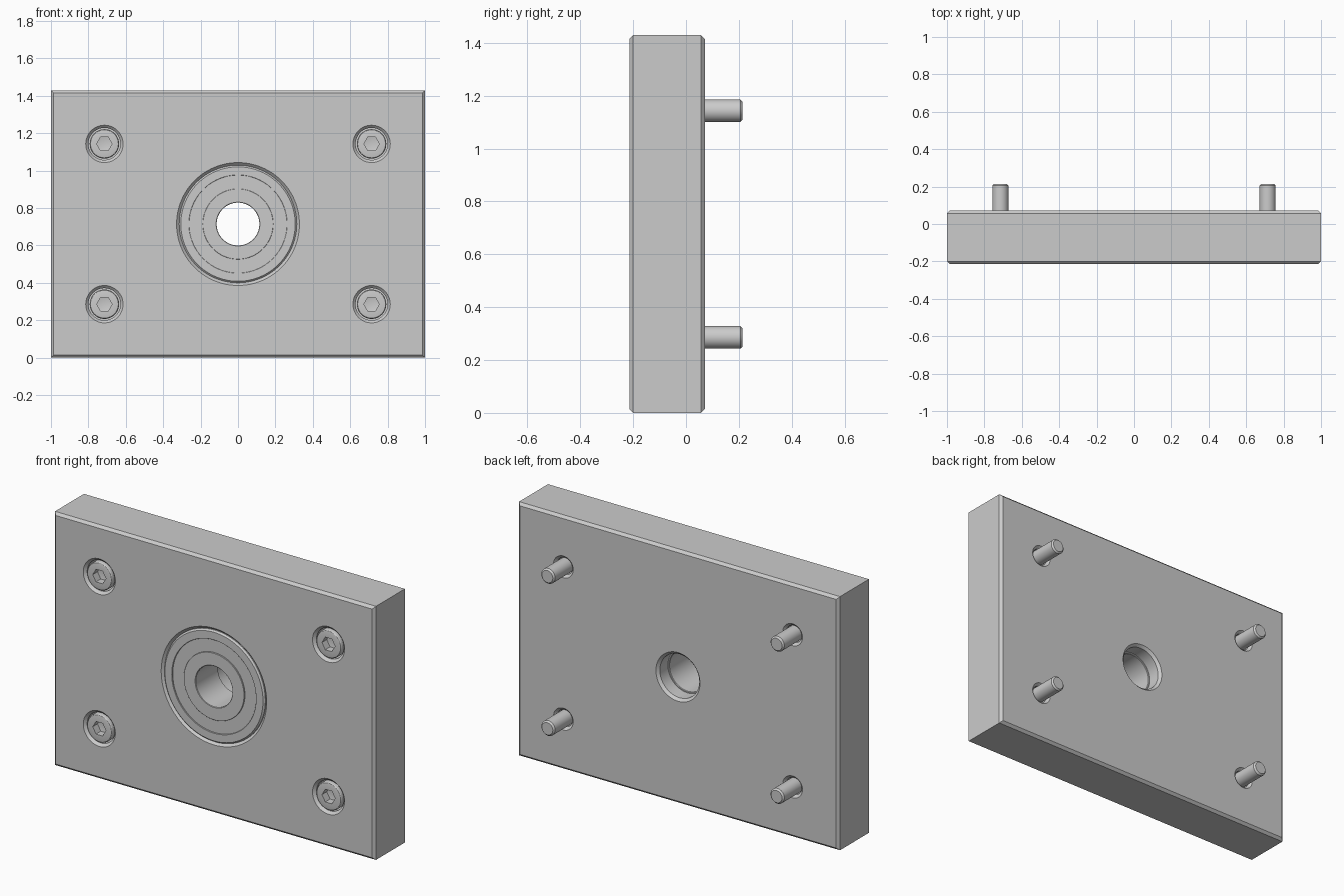
import bpy, bmesh
from math import sin, cos, pi, radians

if "Cube" in bpy.data.objects:
    bpy.data.objects.remove(bpy.data.objects["Cube"])

U = 1 / 35                       # model units per drawing unit
FRONT, BACK = -7.5 * U, 2.5 * U  # plate faces
MID_Z = 25 * U
C = 0.5 * U                      # common chamfer
E = 0.01                         # cutter overshoot


def new_object(name, bm, loc=(0, 0, 0)):
    bmesh.ops.recalc_face_normals(bm, faces=bm.faces)
    me = bpy.data.meshes.new(name)
    bm.to_mesh(me)
    bm.free()
    ob = bpy.data.objects.new(name, me)
    ob.location = loc
    bpy.context.collection.objects.link(ob)
    return ob


def lathe(name, profile, loc=(0, 0, 0), segs=64):
    """Revolve a closed (radius, y) profile around the y axis."""
    bm = bmesh.new()
    rings = []
    for i in range(segs):
        a = 2 * pi * i / segs
        rings.append([bm.verts.new((r * cos(a), y, r * sin(a))) for r, y in profile])
    n = len(profile)
    for i in range(segs):
        p, q = rings[i], rings[(i + 1) % segs]
        for j in range(n):
            k = (j + 1) % n
            if profile[j][0] == 0 and profile[k][0] == 0:
                continue
            bm.faces.new((p[j], p[k], q[k], q[j]))
    bmesh.ops.remove_doubles(bm, verts=bm.verts, dist=1e-6)
    return new_object(name, bm, loc)


def activate(ob):
    bpy.ops.object.select_all(action='DESELECT')
    ob.select_set(True)
    bpy.context.view_layer.objects.active = ob


def cut(ob, cutter):
    cutter.hide_render = True
    mod = ob.modifiers.new("cut", 'BOOLEAN')
    mod.operation, mod.solver, mod.object = 'DIFFERENCE', 'EXACT', cutter
    activate(ob)
    bpy.ops.object.modifier_apply(modifier=mod.name)
    bpy.data.objects.remove(cutter)


def smooth(ob):
    activate(ob)
    bpy.ops.object.shade_smooth_by_angle(angle=radians(30))


def stepped_hole(big, depth, small):
    """Cutter profile: chamfered front pocket plus chamfered through hole."""
    d = FRONT + depth
    return [(0, FRONT - E), (big + C + E, FRONT - E), (big, FRONT + C), (big, d),
            (small, d), (small, BACK - C), (small + C + E, BACK + E), (0, BACK + E)]


# Plate with chamfered front and back outlines
bm = bmesh.new()
bmesh.ops.create_cube(bm, size=1)
for v in bm.verts:
    v.co.x *= 2
    v.co.y = FRONT if v.co.y < 0 else BACK
    v.co.z = v.co.z * 50 * U + MID_Z
rim = [e for e in bm.edges if abs(e.verts[0].co.y - e.verts[1].co.y) < 1e-5]
bmesh.ops.bevel(bm, geom=rim, offset=C, segments=1, affect='EDGES')
plate = new_object("plate", bm)

# Bearing pocket and counterbored screw holes
corners = [(sx * 25 * U, 0, MID_Z + sz * 15 * U) for sx in (-1, 1) for sz in (-1, 1)]
cut(plate, lathe("pocket_cutter", stepped_hole(11 * U, 7 * U, 4.3 * U), (0, 0, MID_Z), 96))
for c in corners:
    cut(plate, lathe("screw_hole_cutter", stepped_hole(3 * U, 3 * U, 1.65 * U), c, 48))
smooth(plate)

# Ball bearing: two races and a slightly recessed shield
f, b, k = FRONT, FRONT + 7 * U, 0.3 * U


def race(name, r0, r1, cham0, cham1):
    return lathe(name, [(r0, f + cham0), (r0 + cham0, f), (r1 - cham1, f), (r1, f + cham1),
                        (r1, b - cham1), (r1 - cham1, b), (r0 + cham0, b), (r0, b - cham0)],
                 (0, 0, MID_Z), 96)


smooth(race("bearing_outer_race", 9.15 * U, 11 * U, 0.05 * U, k))
smooth(race("bearing_inner_race", 4 * U, 6.6 * U, 0.1 * U, 0.05 * U))
s = 0.25 * U
smooth(lathe("bearing_shield", [(6.55 * U, f + s), (9.2 * U, f + s),
                                (9.2 * U, b - s), (6.55 * U, b - s)], (0, 0, MID_Z), 96))

# Socket head screws, flush with the front
head, shank, tip = 2.75 * U, 1.5 * U, 7.5 * U
fillet = [(head - k + k * sin(a), f + k - k * cos(a)) for a in (0, pi / 6, pi / 3, pi / 2)]
screw = lathe("screw", [(0, f)] + fillet + [
    (head, f + 3 * U), (shank, f + 3 * U), (shank, tip - k), (shank - k, tip), (0, tip)],
    corners[0], 48)
cut(screw, lathe("hex_cutter", [(0, f - E), (1.44 * U, f - E), (1.44 * U, f + 1.5 * U),
                                (0, f + 1.8 * U)], corners[0], 6))
smooth(screw)
for c in corners[1:]:
    copy = bpy.data.objects.new("screw", screw.data)
    copy.location = c
    bpy.context.collection.objects.link(copy)
